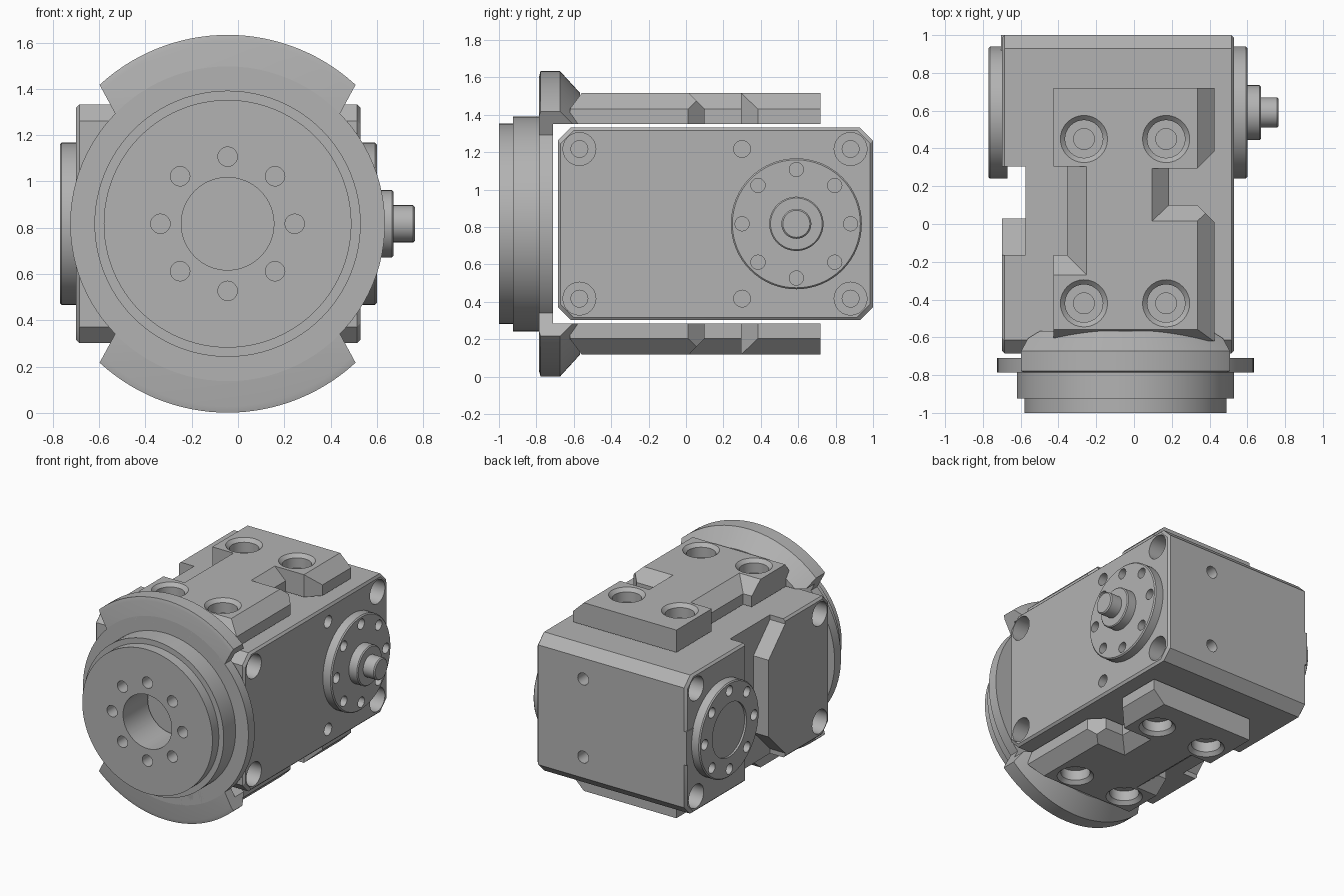
import bpy, bmesh, math
from mathutils import Vector, Matrix

if "Cube" in bpy.data.objects:
    bpy.data.objects.remove(bpy.data.objects["Cube"])

GREY = (0.45, 0.45, 0.45, 1)
mat = bpy.data.materials.new("machined grey")
mat.use_nodes = True
mat.diffuse_color = GREY
mat.node_tree.nodes["Principled BSDF"].inputs["Base Color"].default_value = GREY

CX, CZ = -0.045, 0.817      # axis of the round flange
PY = 0.59                   # y of the side plates
X, Y, Z = Vector((1, 0, 0)), Vector((0, 1, 0)), Vector((0, 0, 1))


def loft(bm, rings):
    """Closed solid through rings of equal point count."""
    vs = [[bm.verts.new(p) for p in r] for r in rings]
    n = len(vs[0])
    for a, b in zip(vs, vs[1:]):
        for i in range(n):
            j = (i + 1) % n
            bm.faces.new((a[i], a[j], b[j], b[i]))
    bm.faces.new(vs[0][::-1])
    bm.faces.new(vs[-1])


def lathe(bm, origin, axis, profile, n=32):
    """Solid of revolution; profile holds (radius, distance along axis)."""
    rot = axis.to_track_quat('Z', 'Y').to_matrix()
    loft(bm, [[Vector(origin) + rot @ Vector((r * math.cos(t), r * math.sin(t), h))
               for t in [math.tau * i / n for i in range(n)]] for r, h in profile])


def bolt_circle(bm, origin, axis, radius, r, depth):
    """Eight blind holes around a centre."""
    rot = axis.to_track_quat('Z', 'Y').to_matrix()
    for i in range(8):
        t = math.tau * i / 8
        p = Vector(origin) + rot @ Vector((radius * math.cos(t), radius * math.sin(t), 0))
        lathe(bm, p, axis, [(r, -depth), (r, 0.03)], 20)


def prism_z(bm, pts, z0, z1, top=None):
    loft(bm, [[(x, y, z0) for x, y in pts], [(x, y, z1) for x, y in (top or pts)]])


def prism_x(bm, pts, x0, x1):
    loft(bm, [[(x, y, z) for y, z in pts] for x in (x0, x1)])


def prism_y(bm, pts, y0, y1):
    loft(bm, [[(x, y, z) for x, z in pts] for y in (y0, y1)])


def rect(a0, a1, b0, b1):
    return [(a0, b0), (a1, b0), (a1, b1), (a0, b1)]


def make(name, bm):
    bmesh.ops.recalc_face_normals(bm, faces=bm.faces)
    me = bpy.data.meshes.new(name)
    bm.to_mesh(me)
    bm.free()
    me.materials.append(mat)
    ob = bpy.data.objects.new(name, me)
    bpy.context.collection.objects.link(ob)
    return ob


def carve(ob, bm, op='DIFFERENCE'):
    """Apply a boolean and drop the cutter."""
    cutter = make("cutter", bm)
    cutter.hide_render = True
    m = ob.modifiers.new("cut", 'BOOLEAN')
    m.operation, m.object, m.solver = op, cutter, 'EXACT'
    m.use_self = True
    dg = bpy.context.evaluated_depsgraph_get()
    me = bpy.data.meshes.new_from_object(ob.evaluated_get(dg))
    ob.modifiers.clear()
    ob.data = me
    bpy.data.objects.remove(cutter)


def mirror_copy(ob, name):
    """Copy flipped top to bottom about the flange axis."""
    bm = bmesh.new()
    bm.from_mesh(ob.data)
    bm.transform(Matrix.Translation((0, 0, 2 * CZ)) @ Matrix.Scale(-1, 4, Z))
    return make(name, bm)


# Gearbox body with chamfered ends
def octagon(x, inset):
    y0, y1, h, c = -0.685 + inset, 1 - inset, 0.515 - inset, 0.07
    pts = [(y0 + c, -h), (y1 - c, -h), (y1, c - h), (y1, h - c),
           (y1 - c, h), (y0 + c, h), (y0, h - c), (y0, c - h)]
    return [(x, y, CZ + z) for y, z in pts]


bm = bmesh.new()
loft(bm, [octagon(-0.70, 0.015), octagon(-0.685, 0), octagon(0.515, 0), octagon(0.53, 0.015)])
body = make("gearbox_body", bm)

# Side pocket on the right, with a stepped front wall
bm = bmesh.new()
half = [(0.305, 0.7), (-0.165, 0.7), (-0.165, 0.48), (0.03, 0.285)]
outline = [(y, CZ + z) for y, z in half] + [(y, CZ - z) for y, z in half[::-1]]
prism_x(bm, outline, -0.9, -0.575)
carve(body, bm)

# Body bolt holes
bm = bmesh.new()
for sz in (-1, 1):
    z = CZ + 0.4 * sz
    for y in (-0.57, 0.88):
        for x, ax in ((0.53, X), (-0.70, -X)):
            lathe(bm, (x, y, z), ax, [(0.045, -0.3), (0.045, -0.12), (0.088, -0.12), (0.088, 0.03)], 24)
    lathe(bm, (0.53, 0.3, z), X, [(0.045, -0.1), (0.045, 0.03)], 20)
    lathe(bm, (0.145, 1, CZ + 0.29 * sz), Y, [(0.045, -0.1), (0.045, 0.03)], 20)
carve(body, bm)

# Small cover on the back edge
bm = bmesh.new()
loft(bm, [[(x, y, z) for x, z in rect(-0.704, -0.55, 0.69, 0.94)] for y in (0.9, 1.0)])
make("edge_cover", bm)

# Output plate with shaft on the left
bm = bmesh.new()
lathe(bm, (0, PY, CZ), X, [(0.35, 0.5), (0.35, 0.592), (0.342, 0.6), (0.145, 0.6), (0.145, 0.665),
                          (0.138, 0.672), (0.08, 0.672), (0.08, 0.757), (0.072, 0.765)], 64)
shaft_plate = make("shaft_plate", bm)
bm = bmesh.new()
bolt_circle(bm, (0.6, PY, CZ), X, 0.29, 0.038, 0.06)
carve(shaft_plate, bm)

# Blank cover plate on the right
bm = bmesh.new()
lathe(bm, (0, PY, CZ), -X, [(0.35, 0.67), (0.35, 0.762), (0.342, 0.77)], 64)
cover_plate = make("cover_plate", bm)
bm = bmesh.new()
bolt_circle(bm, (-0.77, PY, CZ), -X, 0.29, 0.038, 0.06)
lathe(bm, (-0.77, PY, CZ), -X, [(0.2, -0.015), (0.2, 0.03)], 48)
carve(cover_plate, bm)

# Round output hub and flange disc
bm = bmesh.new()
lathe(bm, (CX, 0, CZ), Y, [(0.535, -1), (0.535, -0.925), (0.575, -0.925), (0.575, -0.785),
                          (0.68, -0.785), (0.68, -0.71)], 96)
hub = make("output_hub", bm)
bm = bmesh.new()
lathe(bm, (CX, 0, CZ), Y, [(0.2, -1.1), (0.2, -0.6)], 64)
bolt_circle(bm, (CX, -1, CZ), -Y, 0.29, 0.042, 0.1)
carve(hub, bm)

# Flange segments above and below the disc
bm = bmesh.new()
lathe(bm, (CX, 0, CZ), Y, [(0.79, -0.785), (0.816, -0.778), (0.816, -0.673), (0.70, -0.567)], 128)
segment = make("upper_flange_segment", bm)
bm = bmesh.new()
prism_y(bm, [(CX + x, CZ + z) for x, z in ((-0.45, 0.41), (0.45, 0.41), (0.715, 0.9), (-0.715, 0.9))], -0.9, -0.4)
carve(segment, bm, 'INTERSECT')
bm = bmesh.new()
prism_y(bm, rect(-1, 1, 1, CZ + 0.533), -0.71, -0.3)
carve(segment, bm)
mirror_copy(segment, "lower_flange_segment")

# Mounting pad: notched outline, then sloped notch walls and edge
Z0, ZM, Z1 = 1.35, 1.43, 1.516
bm = bmesh.new()
prism_z(bm, [(-0.425, -0.62), (0.425, -0.62), (0.425, 0.01), (0.335, 0.10), (0.185, 0.10),
             (0.185, 0.295), (0.335, 0.295), (0.425, 0.385), (0.425, 0.72), (-0.425, 0.72),
             (-0.425, 0.305), (-0.355, 0.305), (-0.355, -0.165), (-0.425, -0.165)], Z0, Z1)
pad = make("upper_mounting_pad", bm)
bm = bmesh.new()
prism_z(bm, rect(0.185, 0.6, 0.10, 0.295), ZM, Z1 + 0.001, rect(0.095, 0.6, 0.015, 0.295))
carve(pad, bm)
bm = bmesh.new()
prism_z(bm, rect(-0.6, -0.355, -0.165, 0.305), ZM, Z1 + 0.001, rect(-0.6, -0.25, -0.27, 0.305))
carve(pad, bm)
bm = bmesh.new()
prism_y(bm, [(0.435, ZM - 0.01), (0.325, Z1 + 0.01), (0.6, Z1 + 0.01), (0.6, ZM - 0.01)], -1, 1)
carve(pad, bm)
bm = bmesh.new()
prism_x(bm, [(-0.63, ZM - 0.01), (-0.55, Z1 + 0.01), (-0.8, Z1 + 0.01), (-0.8, ZM - 0.01)], -1, 1)
carve(pad, bm)
bm = bmesh.new()
for x in (-0.265, 0.17):
    for y in (0.45, -0.42):
        lathe(bm, (x, y, Z1), Z, [(0.055, -0.3), (0.055, -0.1), (0.1, -0.1), (0.1, -0.025), (0.125, 0), (0.125, 0.03)])
carve(pad, bm)
mirror_copy(pad, "lower_mounting_pad")

# Smooth round walls, keep machined edges sharp
for ob in bpy.context.collection.objects:
    if ob.type == 'MESH' and mat.name in ob.data.materials:
        ob.select_set(True)
        bpy.context.view_layer.objects.active = ob
bpy.ops.object.shade_smooth_by_angle(angle=math.radians(30))
